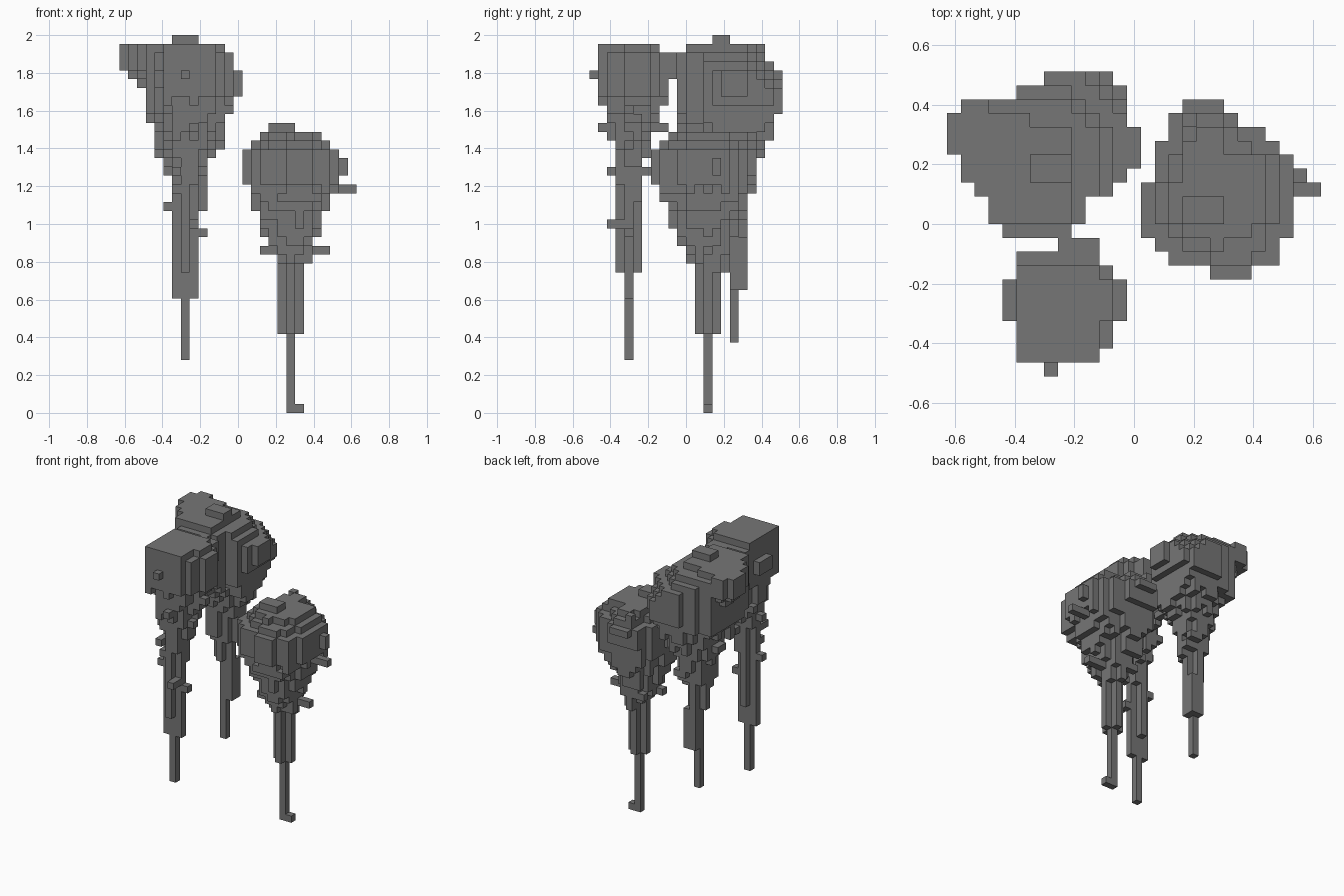
import bpy, bmesh, random
from mathutils import Vector

cube = bpy.data.objects.get("Cube")
if cube:
    bpy.data.objects.remove(cube, do_unlink=True)

S = 2 / 43                                  # block size
ORIGIN = Vector((-13.5, -11, 0))
SIDES = [Vector(d) for d in ((1, 0, 0), (-1, 0, 0), (0, 1, 0), (0, -1, 0), (0, 0, 1), (0, 0, -1))]

rock = bpy.data.materials.new("dark grey rock")
rock.use_nodes = True
GREY = (0.18, 0.18, 0.18, 1)
rock.diffuse_color = GREY
bsdf = rock.node_tree.nodes["Principled BSDF"]
bsdf.inputs["Base Color"].default_value = GREY
bsdf.inputs["Roughness"].default_value = 0.9


def box(x, y, z):
    """Set of blocks filling three half-open ranges."""
    return {(i, j, k) for i in range(*x) for j in range(*y) for k in range(*z)}


def scale_at(profile, k):
    """Width of the rock at a height, straight between profile points."""
    for (k0, s0), (k1, s1) in zip(profile, profile[1:]):
        if k0 <= k < k1:
            return s0 + (s1 - s0) * (k - k0) / (k1 - k0)
    return profile[-1][1]


def taper(y0, rows, core, profile, rng, knobs):
    """Footprint shrunk towards its core layer by layer, with rough sides."""
    def inside(x, y):
        j = int(y // 1) - y0
        return 0 <= j < len(rows) and rows[j][0] <= x < rows[j][1]

    blocks, rough = set(), {}
    x_min, x_max = min(r[0] for r in rows), max(r[1] for r in rows)
    for k in range(profile[0][0], profile[-1][0] + 1):
        for i in range(x_min, x_max):
            for j in range(y0, y0 + len(rows)):
                cell = (i, j, k // 3)
                if cell not in rough:
                    rough[cell] = rng.uniform(0.86, 1.06)
                s = scale_at(profile, k)
                if 0.31 < s < 0.85:
                    s *= rough[cell]
                dx, dy = i + 0.5 - core[0], j + 0.5 - core[1]
                if s <= 0.3 and dx * dx + dy * dy > 1.9:
                    continue                # rounded stem
                if inside(i + 0.5, j + 0.5) and inside(core[0] + dx / s, core[1] + dy / s):
                    blocks.add((i, j, k))
    # single blocks sticking out of the sides
    low, high = profile[0][0] + 12, profile[-1][0] - 4
    body = sorted(b for b in blocks if low < b[2] < high)
    for _ in range(knobs):
        d = rng.choice(SIDES[:4])
        b = rng.choice(body)
        while b in blocks:
            b = (b[0] + int(d.x), b[1] + int(d.y), b[2])
        if inside(b[0] + 0.5, b[1] + 0.5):
            blocks.add(b)
    return blocks


def build(name, blocks):
    """Skin the blocks with outer faces and merge the flat areas."""
    bm = bmesh.new()
    corners = {}

    def corner(p):
        key = tuple(round(c) for c in p)
        if key not in corners:
            corners[key] = bm.verts.new((Vector(key) + ORIGIN) * S)
        return corners[key]

    for b in sorted(blocks):
        centre = Vector(b) + Vector((0.5, 0.5, 0.5))
        for n in SIDES:
            if tuple(int(c) for c in Vector(b) + n) in blocks:
                continue
            u = Vector((n.y, n.z, n.x)) / 2
            v = n.cross(u)
            mid = centre + n / 2
            bm.faces.new([corner(mid + a) for a in (-u - v, u - v, u + v, v - u)])
    bmesh.ops.dissolve_limit(bm, angle_limit=0.01, verts=bm.verts[:], edges=bm.edges[:])
    mesh = bpy.data.meshes.new(name)
    bm.to_mesh(mesh)
    bm.free()
    mesh.materials.append(rock)
    bpy.context.collection.objects.link(bpy.data.objects.new(name, mesh))


# low island on the left
rng = random.Random(4)
rows = [(19, 22), (16, 24), (15, 24), (14, 25), (14, 25), (14, 25), (14, 25),
        (15, 25), (15, 25), (15, 24), (16, 23), (16, 21), (17, 20)]
profile = [(0, .08), (8, .08), (9, .25), (15, .27), (17, .36), (19, .5), (21, .62),
           (23, .78), (25, .9), (26, .98), (27, 1), (29, .97), (30, .85), (31, .68)]
low = taper(7, rows, (19.5, 13.5), profile, rng, 30)
low -= box((14, 27), (18, 20), (0, 27))             # undercut at the back
low -= box((14, 27), (19, 20), (27, 29))
low -= box((14, 27), (7, 8), (0, 26))               # undercut at the front
low |= box((17, 20), (11, 13), (32, 33))            # summit
low |= box((17, 18), (18, 19), (29, 32))            # back knob
low |= box((22, 26), (14, 15), (27, 29))            # side bulge
low |= box((22, 27), (13, 14), (25, 26))            # long spur
low |= box((20, 24), (13, 14), (18, 19))            # short spur
low |= box((19, 21), (13, 14), (0, 1))              # toe
build("low_island", low)

# tall island at the back
rng = random.Random(7)
rows = [(4, 9), (3, 10), (3, 10), (3, 12), (3, 13), (3, 14), (3, 14),
        (3, 14), (3, 13), (3, 13), (5, 13), (7, 12)]
profile = [(8, .12), (19, .12), (20, .25), (23, .32), (26, .37), (28, .48), (30, .65),
           (32, .82), (34, .97), (35, 1), (41, 1)]
back = taper(10, rows, (7.5, 16.5), profile, rng, 35)
back -= box((13, 14), (10, 22), (0, 36))            # undercut sides
back -= box((12, 14), (10, 22), (0, 35))
back -= box((3, 14), (10, 11), (41, 42))
# top stepping down to the left and the back
back = {(x, y, z) for x, y, z in back
        if z < 41.6 - 0.7 * (max(0, x - 8) + max(0, y - 17))}
ledge = [(2, 6), (1, 6), (1, 6), (0, 6), (0, 6), (0, 6), (1, 3)]
back |= taper(13, ledge, (4.5, 16.5), [(36, .31), (39, 1), (41, 1)], rng, 0)
back |= box((6, 9), (14, 16), (42, 43))             # summit
back |= box((7, 9), (16, 18), (14, 20))             # lower stem
build("back_island", back)

# tall island at the front
rng = random.Random(11)
rows = [(5, 11), (5, 12), (5, 12), (4, 13), (4, 13), (4, 13), (5, 12), (5, 11)]
profile = [(6, .12), (15, .12), (16, .3), (24, .3), (27, .38), (30, .5), (32, .64),
           (34, .78), (36, .92), (37, 1), (40, 1), (41, .87)]
front = taper(1, rows, (7.5, 4.5), profile, rng, 30)
for heights in ((0, 37), (39, 42)):
    front -= box((4, 5), (1, 9), heights)           # side bump stays in between
front -= box((12, 13), (1, 9), (41, 42))
front |= box((6, 9), (4, 5), (13, 16))              # stem collar
front |= box((7, 8), (0, 2), (38, 39))              # front knob
front |= box((8, 11), (8, 10), (38, 41))            # bridge to the back island
build("front_island", front)
